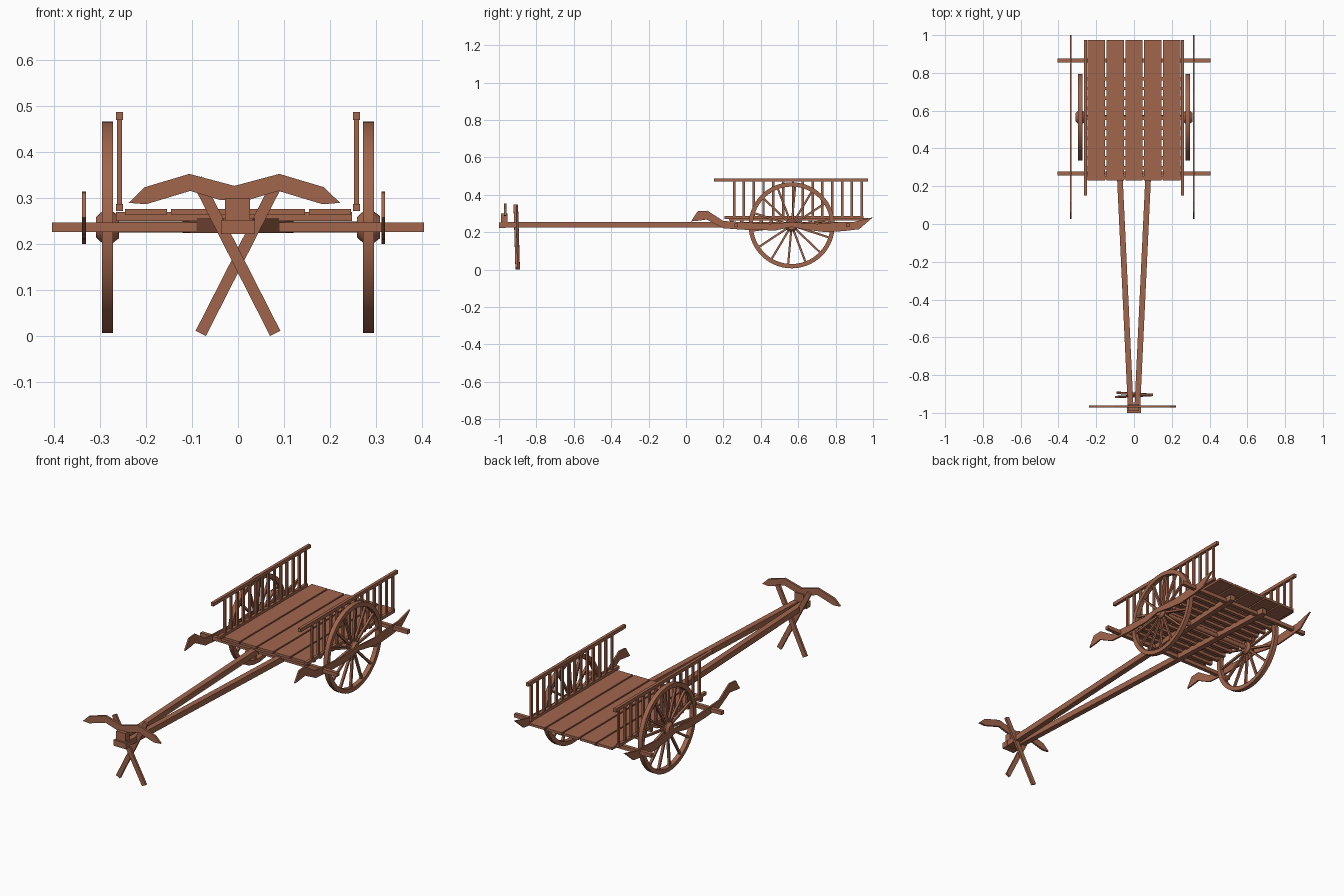
import bpy, bmesh, math
from mathutils import Vector, Matrix

if "Cube" in bpy.data.objects:
    bpy.data.objects.remove(bpy.data.objects["Cube"])

wood = bpy.data.materials.new("brown_wood")
wood.diffuse_color = (0.36, 0.132, 0.073, 1)
wood.use_nodes = True
wood.node_tree.nodes["Principled BSDF"].inputs["Base Color"].default_value = wood.diffuse_color


def finish(name, bm, smooth=False):
    bmesh.ops.recalc_face_normals(bm, faces=bm.faces)
    me = bpy.data.meshes.new(name)
    bm.to_mesh(me)
    bm.free()
    ob = bpy.data.objects.new(name, me)
    bpy.context.collection.objects.link(ob)
    me.materials.append(wood)
    if smooth:
        bpy.ops.object.select_all(action='DESELECT')
        ob.select_set(True)
        bpy.context.view_layer.objects.active = ob
        bpy.ops.object.shade_smooth_by_angle(angle=math.radians(35))
    return ob


def add_box(bm, lo, hi):
    lo, hi = Vector(lo), Vector(hi)
    m = Matrix.Translation((lo + hi) / 2) @ Matrix.Diagonal((*(hi - lo), 1))
    bmesh.ops.create_cube(bm, size=1, matrix=m)


def box(name, lo, hi):
    bm = bmesh.new()
    add_box(bm, lo, hi)
    return finish(name, bm)


def add_beam(bm, a, b, side, w, t):
    """Rectangular bar from a to b; w is its width along side, t its depth."""
    a, b, side = Vector(a), Vector(b), Vector(side)
    d = (b - a).normalized()
    n = d.cross(side).normalized()
    s = n.cross(d)
    m = Matrix((s * w, n * t, d * (b - a).length)).transposed().to_4x4()
    bmesh.ops.create_cube(bm, size=1, matrix=Matrix.Translation((a + b) / 2) @ m)


def plate(name, pts, thick):
    """Extrude a flat outline of 3D points by the thick vector."""
    bm = bmesh.new()
    f = bm.faces.new([bm.verts.new(p) for p in pts])
    g = bmesh.ops.extrude_face_region(bm, geom=[f])
    bmesh.ops.translate(bm, vec=thick, verts=[v for v in g["geom"] if isinstance(v, bmesh.types.BMVert)])
    return finish(name, bm)


def lathe(name, profile, centre, n=48, closed=False):
    """Revolve (x, radius) profile about the x axis through centre."""
    bm = bmesh.new()
    rings = []
    for i in range(n):
        a = 2 * math.pi * i / n
        rings.append([bm.verts.new((centre[0] + x, centre[1] + r * math.cos(a),
                                    centre[2] + r * math.sin(a))) for x, r in profile])
    k = len(profile)
    for i in range(n):
        p, q = rings[i], rings[(i + 1) % n]
        for j in range(k if closed else k - 1):
            bm.faces.new((p[j], p[(j + 1) % k], q[(j + 1) % k], q[j]))
    if not closed:
        bm.faces.new([r[0] for r in rings])
        bm.faces.new([r[-1] for r in rings])
    return finish(name, bm, True)


# deck planks
for i in range(5):
    x = -0.2 + i * 0.1
    box("deck_plank", (x - 0.046, 0.23, 0.264), (x + 0.046, 0.975, 0.277))

# cross slats below the deck
bm = bmesh.new()
for i in range(11):
    y = 0.245 + i * 0.0525
    add_box(bm, (-0.265, y - 0.009, 0.25), (0.248, y + 0.009, 0.27))
finish("deck_slats", bm)

# long cross bars that carry the side boards
for y in (0.268, 0.865):
    box("cross_bar", (-0.405, y - 0.01, 0.227), (0.405, y + 0.01, 0.247))

# axle
lathe("axle", [(-0.29, 0.012), (0.29, 0.012)], (0, 0.565, 0.237), 16)

AX = (0.565, 0.237)
for s in (-1, 1):
    # wheel rim, hub and spokes
    c = (s * 0.284, *AX)
    lathe("wheel_rim", [(-0.012, 0.23), (0.012, 0.23), (0.012, 0.207), (-0.012, 0.207)], c, 56, True)
    lathe("wheel_hub", [(-0.025, 0.022), (-0.012, 0.034), (0.012, 0.034), (0.025, 0.024)], c, 20)
    bm = bmesh.new()
    for i in range(14):
        a = 2 * math.pi * (i + 0.3) / 14
        d = Vector((0, math.cos(a), math.sin(a)))
        add_beam(bm, Vector(c) + d * 0.025, Vector(c) + d * 0.212, (1, 0, 0), 0.012, 0.011)
    finish("wheel_spokes", bm)

    # side railing
    x = s * 0.258
    box("top_rail", (x - 0.008, 0.15, 0.47), (x + 0.008, 0.973, 0.488))
    box("bottom_rail", (x - 0.008, 0.205, 0.272), (x + 0.008, 0.948, 0.288))
    bm = bmesh.new()
    for i in range(14):
        y = 0.257 + i * 0.0525
        add_box(bm, (x - 0.0055, y - 0.0065, 0.28), (x + 0.0055, y + 0.0065, 0.475))
    finish("rail_posts", bm)

    # carved outer side board
    outline = [(0.027, 0.258), (0.062, 0.312), (0.115, 0.315), (0.2, 0.26), (0.3, 0.254),
               (0.45, 0.245), (0.565, 0.254), (0.7, 0.245), (0.82, 0.254), (0.9, 0.256), (1.0, 0.28),
               (0.925, 0.216), (0.85, 0.207), (0.75, 0.2), (0.65, 0.212), (0.565, 0.228),
               (0.48, 0.21), (0.33, 0.212), (0.2, 0.221), (0.11, 0.268), (0.07, 0.262)]
    bx = -0.339 if s < 0 else 0.312
    plate("side_board", [(bx, y, z) for y, z in outline], (0.008, 0, 0))

    # draw pole
    bm = bmesh.new()
    add_beam(bm, (s * 0.017, -0.985, 0.24), (s * 0.106, 0.91, 0.24), (1, 0, 0), 0.03, 0.031)
    finish("draw_pole", bm)

    # crossed front prop leg
    bm = bmesh.new()
    add_beam(bm, (-s * 0.081, -0.9 + s * 0.006, 0.006), (s * 0.09, -0.91 + s * 0.006, 0.342),
             (0, 1, 0), 0.012, 0.025)
    finish("prop_leg", bm)

# pole head
box("pole_head", (-0.037, -1.0, 0.222), (0.037, -0.965, 0.253))
box("yoke_block", (-0.028, -0.99, 0.25), (0.026, -0.955, 0.3))

# yoke: half outlines mirrored about its centre
top = [(0.0, 0.327), (0.098, 0.353), (0.195, 0.324), (0.23, 0.29)]
low = [(0.192, 0.287), (0.096, 0.316), (0.03, 0.296)]
half = top + low
pts = half + [(-x, z) for x, z in reversed(half[1:])]
plate("yoke", [(x - 0.008, -0.972, z) for x, z in pts], (0, 0.011, 0))
